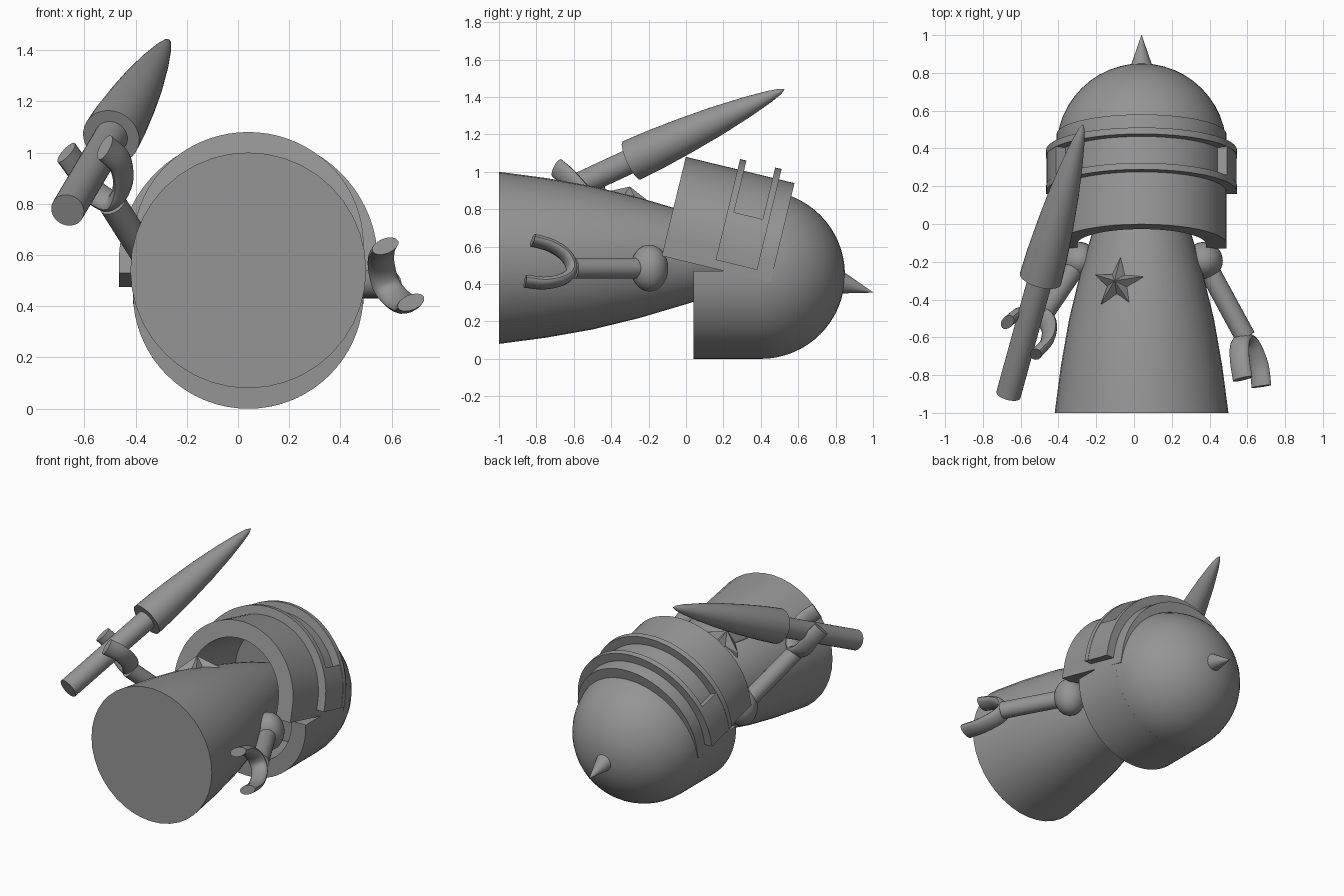
import bpy, bmesh, math
from mathutils import Vector, Matrix

cube = bpy.data.objects.get("Cube")
if cube:
    bpy.data.objects.remove(cube, do_unlink=True)

grey = bpy.data.materials.new("plain grey")
grey.use_nodes = True
tone = (0.3, 0.3, 0.3, 1)
grey.diffuse_color = tone
grey.node_tree.nodes["Principled BSDF"].inputs["Base Color"].default_value = tone

CX = 0.04                     # centre line of the figure
HINGE = Vector((CX, 0.4, 0.45))
TILT = Matrix.Rotation(math.radians(-13.6), 4, 'X')
parts = []


def finish(name, bm, matrix=None, smooth=True):
    bmesh.ops.recalc_face_normals(bm, faces=bm.faces[:])
    if matrix:
        bm.transform(matrix)
    mesh = bpy.data.meshes.new(name)
    bm.to_mesh(mesh)
    bm.free()
    mesh.materials.append(grey)
    obj = bpy.data.objects.new(name, mesh)
    bpy.context.collection.objects.link(obj)
    if smooth:
        parts.append(obj)
    return obj


def skin(name, rings):
    """Bridge equal rings of points and cap both ends."""
    bm = bmesh.new()
    loops = [[bm.verts.new(p) for p in ring] for ring in rings]
    n = len(loops[0])
    for a, b in zip(loops, loops[1:]):
        for i in range(n):
            j = (i + 1) % n
            bm.faces.new((a[i], a[j], b[j], b[i]))
    bm.faces.new(loops[0])
    bm.faces.new(loops[-1])
    return finish(name, bm)


def turned(name, start, end, profile, n=32):
    """Round part along a line; profile holds (fraction, radius)."""
    start, end = Vector(start), Vector(end)
    axis = end - start
    side = axis.orthogonal().normalized()
    up = axis.normalized().cross(side)
    rings = []
    for t, r in profile:
        ring = []
        for i in range(n):
            a = math.tau * i / n
            ring.append(start + axis * t + (side * math.cos(a) + up * math.sin(a)) * r)
        rings.append(ring)
    return skin(name, rings)


def ball(name, centre, radii, n=32):
    bm = bmesh.new()
    bmesh.ops.create_uvsphere(bm, u_segments=n, v_segments=n // 2, radius=1)
    finish(name, bm, Matrix.Translation(centre) @ Matrix.Diagonal((*radii, 1)))


def band(name, outer, inner, rise, foot, y0, y1, matrix, end=180, flip=1):
    """Arched strip with straight feet, drawn in xz and extruded along y."""
    def arc(r):
        steps = max(4, end // 5)
        pts = []
        for i in range(steps + 1):
            a = math.radians(end * i / steps)
            pts.append((flip * r * math.cos(a), rise + r * math.sin(a)))
        pts.insert(0, (flip * r, foot))
        if end == 180:
            pts.append((-flip * r, foot))
        return pts
    bm = bmesh.new()
    rows = [[bm.verts.new((x, y, z)) for x, z in arc(r)]
            for r, y in ((outer, y0), (outer, y1), (inner, y1), (inner, y0))]
    for k in range(4):
        a, b = rows[k], rows[(k + 1) % 4]
        for i in range(len(a) - 1):
            bm.faces.new((a[i], a[i + 1], b[i + 1], b[i]))
    for i in (0, -1):
        bm.faces.new([row[i] for row in rows])
    finish(name, bm, matrix)


def claw(name, path, across, width=0.056, thick=0.03, n=16, sub=5):
    """Flattened tube swept along a smooth path."""
    pts = [Vector(p) for p in path]
    ext = [2 * pts[0] - pts[1]] + pts + [2 * pts[-1] - pts[-2]]
    line = []
    for a, b, c, d in zip(ext, ext[1:], ext[2:], ext[3:]):
        for k in range(sub):
            t = k / sub
            line.append(0.5 * (2 * b + (c - a) * t + (2 * a - 5 * b + 4 * c - d) * t * t
                               + (3 * b - a - 3 * c + d) * t ** 3))
    line.append(pts[-1])
    across = Vector(across)
    rings = []
    for i, p in enumerate(line):
        tan = (line[min(i + 1, len(line) - 1)] - line[max(i - 1, 0)]).normalized()
        side = (across - tan * across.dot(tan)).normalized()
        up = tan.cross(side)
        rings.append([p + side * width * math.cos(math.tau * k / n)
                      + up * thick * math.sin(math.tau * k / n) for k in range(n)])
    skin(name, rings)


# Tapered body lying along y
turned("body", (CX, -1, 0.54), (CX, 0.35, 0.54),
       [(0, 0.46), (0.185, 0.427), (0.37, 0.383), (0.555, 0.322), (0.74, 0.248),
        (0.87, 0.19), (1, 0.12)], 40)

# Domed back of the head, with its spike
bm = bmesh.new()
bmesh.ops.create_uvsphere(bm, u_segments=48, v_segments=32, radius=0.45)
cut = bmesh.ops.bisect_plane(bm, geom=bm.verts[:] + bm.edges[:] + bm.faces[:],
                             plane_co=(0, 0, 0), plane_no=(0, -1, 0), clear_outer=True)
rim = [e for e in bm.edges if e.is_boundary]
bmesh.ops.holes_fill(bm, edges=rim, sides=0)
finish("head_dome", bm, Matrix.Translation(HINGE))
turned("head_spike", (CX, 0.8, 0.415), (CX, 1, 0.355), [(0, 0.07), (1, 0.001)], 20)

# Lower jaw, and raised upper jaw tilted about the hinge
place = Matrix.Translation(HINGE)
band("lower_jaw", 0.45, 0.34, 0, -0.02, -0.36, 0, place @ Matrix.Rotation(math.pi, 4, 'Y'))
raised = place @ TILT
band("upper_jaw", 0.45, 0.34, 0.068, -0.027, -0.538, 0.06, raised)

# Raised visor frame: two hoops joined by a plate on each side
band("visor_hoop_lower", 0.505, 0.43, 0.07, 0.02, -0.253, -0.218, raised)
band("visor_hoop_upper", 0.505, 0.43, 0.07, 0.02, -0.06, -0.025, raised)
for label, flip in (("left", 1), ("right", -1)):
    band(label + "_visor_plate", 0.503, 0.42, 0.07, 0.02, -0.23, -0.05, raised, 26, flip)

# Shoulders and arms
arms = (("left", (0.37, -0.195, 0.485), (0.59, -0.6, 0.485)),
        ("right", (-0.29, -0.195, 0.485), (-0.49, -0.49, 0.8)))
for label, shoulder, wrist in arms:
    ball(label + "_shoulder", shoulder, (0.1, 0.1, 0.125))
    turned(label + "_arm", shoulder, wrist, [(0, 0.055), (1, 0.055)], 24)

# Open claws
claw("left_claw", [(0.575, -0.82, 0.635), (0.56, -0.72, 0.605), (0.56, -0.64, 0.55),
                   (0.58, -0.61, 0.48), (0.62, -0.65, 0.43), (0.66, -0.75, 0.405),
                   (0.675, -0.86, 0.415)], (0.92, 0.25, 0.37))
claw("right_claw", [(-0.67, -0.52, 1.0), (-0.62, -0.48, 0.93), (-0.565, -0.47, 0.85),
                    (-0.49, -0.49, 0.81), (-0.45, -0.54, 0.87), (-0.46, -0.62, 0.96),
                    (-0.52, -0.69, 1.02)], (1, 1, 1))

# Club held in the right claw: handle and pointed head
grip, tip = Vector((-0.665, -0.905, 0.775)), Vector((-0.27, 0.525, 1.44))
neck = grip.lerp(tip, 0.43)
turned("club_handle", grip, grip.lerp(tip, 0.5), [(0, 0.066), (1, 0.066)])
turned("club_head", neck, tip,
       [(0, 0.113), (0.15, 0.109), (0.35, 0.097), (0.55, 0.08), (0.75, 0.056),
        (0.9, 0.032), (0.97, 0.016), (1, 0.002)])

# Faceted five-pointed star on the chest
bm = bmesh.new()
apex = bm.verts.new((0, 0, 0.075))
rim = []
for i in range(10):
    a = math.pi / 2 + math.pi * i / 5 - 0.07
    r = 0.06 if i % 2 else 0.14
    rim.append(bm.verts.new((r * math.cos(a), r * math.sin(a), 0)))
low = [bm.verts.new(v.co - Vector((0, 0, 0.05))) for v in rim]
for i in range(10):
    j = (i + 1) % 10
    bm.faces.new((apex, rim[i], rim[j]))
    bm.faces.new((rim[i], low[i], low[j], rim[j]))
bm.faces.new(low)
normal = Vector((-0.25, 0.2, 0.95)).normalized()
turn = Vector((0, 0, 1)).rotation_difference(normal).to_matrix().to_4x4()
finish("chest_star", bm, Matrix.Translation((-0.085, -0.315, 0.85)) @ turn, smooth=False)

# Smooth the rounded parts, keeping hard edges
bpy.ops.object.select_all(action='DESELECT')
for obj in parts:
    obj.select_set(True)
bpy.context.view_layer.objects.active = parts[0]
bpy.ops.object.shade_smooth_by_angle(angle=math.radians(35))
